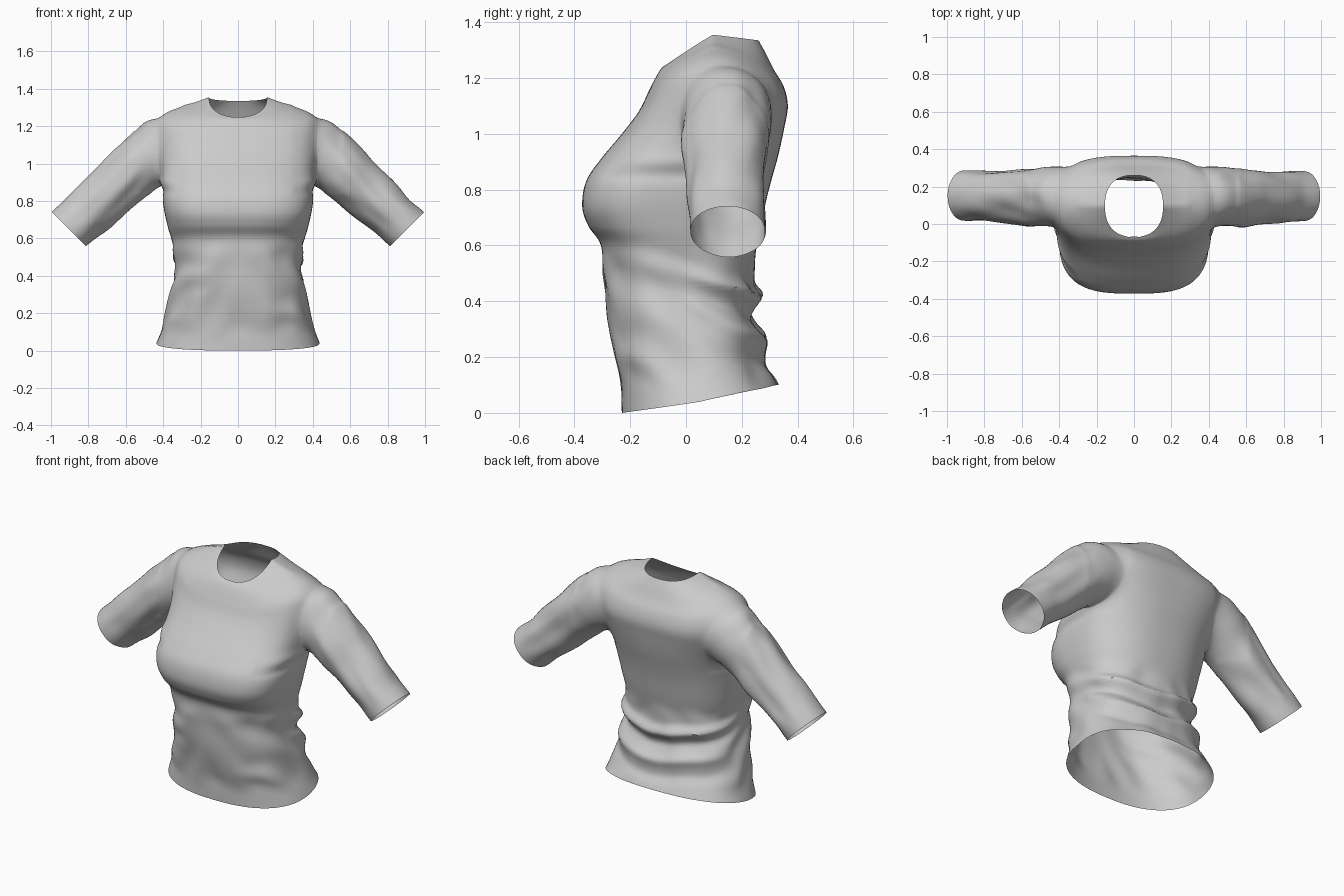
import bpy, bmesh, math
from mathutils import Vector, noise

if "Cube" in bpy.data.objects:
    bpy.data.objects.remove(bpy.data.objects["Cube"])

fabric = bpy.data.materials.new("grey fabric")
fabric.use_nodes = True
GREY = (0.6, 0.6, 0.6, 1)
fabric.diffuse_color = GREY
fabric.node_tree.nodes["Principled BSDF"].inputs["Base Color"].default_value = GREY

AROUND = 112


def spline(rows, steps):
    """Catmull-Rom through rows of any length."""
    out = []
    last = len(rows) - 1
    for i in range(last):
        a, b, c, d = (rows[max(0, min(last, i + k))] for k in (-1, 0, 1, 2))
        for s in range(steps):
            t = s / steps
            out.append([q + t / 2 * (r - p + t * (2 * p - 5 * q + 4 * r - e + t * (3 * (q - r) + e - p)))
                        for p, q, r, e in zip(a, b, c, d)])
    return out + [list(rows[-1])]


def power(v, n):
    return math.copysign(abs(v) ** (2 / n), v)


def bump(v, centre, width):
    return math.exp(-((v - centre) / width) ** 2)


def ramp(v, lo, hi):
    t = max(0, min(1, (v - lo) / (hi - lo)))
    return t * t * (3 - 2 * t)


def loft(name, rings):
    """Closed tube; the end caps use slot 1 so they can be opened later."""
    bm = bmesh.new()
    loops = [[bm.verts.new(p) for p in ring] for ring in rings]
    for a, b in zip(loops, loops[1:]):
        for i in range(len(a)):
            j = (i + 1) % len(a)
            bm.faces.new((a[i], a[j], b[j], b[i]))
    for loop in (loops[0], loops[-1]):
        hub = bm.verts.new(sum((v.co for v in loop), Vector()) / len(loop))
        for i in range(len(loop)):
            bm.faces.new((loop[i], loop[(i + 1) % len(loop)], hub)).material_index = 1
    bmesh.ops.recalc_face_normals(bm, faces=bm.faces)
    mesh = bpy.data.meshes.new(name)
    bm.to_mesh(mesh)
    bm.free()
    mesh.materials.append(fabric)
    mesh.materials.append(fabric)
    obj = bpy.data.objects.new(name, mesh)
    bpy.context.collection.objects.link(obj)
    return obj


# Body: half width, front y, back y, then height at front, side and back
BODY = [
    (.435, -.23, .33, 0, .04, .1),
    (.405, -.235, .3, .09, .12, .16),
    (.38, -.255, .275, .2, .2, .24),
    (.355, -.28, .25, .34, .33, .34),
    (.34, -.293, .24, .48, .45, .45),
    (.35, -.305, .245, .6, .57, .55),
    (.375, -.35, .265, .67, .66, .65),
    (.395, -.372, .285, .74, .75, .75),
    (.405, -.358, .305, .83, .83, .83),
    (.41, -.305, .33, .91, .91, .92),
    (.42, -.23, .352, 1, 1.02, 1.02),
    (.435, -.17, .365, 1.08, 1.14, 1.1),
    (.425, -.135, .35, 1.15, 1.245, 1.17),
    (.35, -.11, .315, 1.2, 1.295, 1.23),
    (.24, -.088, .285, 1.235, 1.325, 1.29),
    (.155, -.068, .26, 1.25, 1.355, 1.335),
]


def body_ring(row):
    half, front, back, zf, zs, zb = row
    mid, depth = (front + back) / 2, (back - front) / 2
    drop = .8 + bump(zs, 1.15, .13)
    ring = []
    for i in range(AROUND):
        a = math.tau * i / AROUND
        c, s = math.cos(a), math.sin(a)
        n = 2.4 + (.7 * bump(zs, .78, .2) if s < 0 else .5 * bump(zs, 1.1, .15))
        end = zf if s < 0 else zb
        ring.append((half * power(c, n), mid + depth * power(s, n), zs + (end - zs) * abs(s) ** drop))
    return ring


# Sleeve: centre x, y, z, then radius across and radius in depth
SLEEVE = [
    (.25, .13, 1.16, .09, .09),
    (.336, .145, 1.11, .185, .155),
    (.44, .148, 1.047, .175, .163),
    (.54, .145, .975, .155, .157),
    (.7, .145, .834, .14, .142),
    (.905, .15, .65, .13, .135),
]


def sleeve_ring(row, side):
    x, y, z, across, depth = row
    ring = []
    for i in range(AROUND // 2):
        a = math.tau * i / (AROUND // 2)
        lean = across * math.cos(a) * math.sqrt(.5)
        ring.append((side * (x + lean), y + depth * math.sin(a), z + lean))
    return ring


shirt = loft("shirt", [body_ring(r) for r in spline(BODY, 7)])
sleeves = [loft(name, [sleeve_ring(r, side) for r in spline(SLEEVE, 12)])
           for name, side in (("left_sleeve", 1), ("right_sleeve", -1))]

# Join the sleeves to the body
for sleeve in sleeves:
    mod = shirt.modifiers.new("join", "BOOLEAN")
    mod.operation = "UNION"
    mod.solver = "EXACT"
    mod.object = sleeve
bpy.context.view_layer.update()
joined = bpy.data.meshes.new_from_object(shirt.evaluated_get(bpy.context.evaluated_depsgraph_get()))
shirt.modifiers.clear()
shirt.data = joined
for sleeve in sleeves:
    bpy.data.objects.remove(sleeve)

# Open the neck, hem and cuffs, then soften the armholes
bm = bmesh.new()
bm.from_mesh(joined)
bmesh.ops.delete(bm, geom=[f for f in bm.faces if f.material_index == 1], context="FACES")
bmesh.ops.remove_doubles(bm, verts=bm.verts, dist=.003)
bmesh.ops.triangulate(bm, faces=[f for f in bm.faces if len(f.verts) > 4])
armhole = [v for v in bm.verts if .3 < abs(v.co.x) < .56 and v.co.z > .84 and not v.is_boundary]
for _ in range(18):
    bmesh.ops.smooth_vert(bm, verts=armhole, factor=.5, use_axis_x=True, use_axis_y=True, use_axis_z=True)
bm.normal_update()


def folds(p):
    """Outward push of the cloth at a point."""
    x, y, z = p
    wide = abs(x)
    if wide > .44:
        # Creases running along the sleeve
        along, across = (wide - z), (wide + z)
        amount = ramp(wide, .44, .6) * (1 - .8 * ramp(along, .05, .25))
        return .02 * amount * noise.noise(Vector((along * 3, y * 9 + x, across * 8)))
    # Bunched rolls round the back of the waist
    h = z + .33 * (y - .25) + .01 * math.sin(x * 9) + .015 * noise.noise(Vector((x * 6, y * 6, 0)))
    upper = .032 * bump(h, .42, .03) - .014 * bump(h, .35, .025)
    under = .024 * bump(h, .27, .03) - .012 * bump(h, .19, .03)
    push = upper * ramp(y, -.2, .15) + under * ramp(y, .05, .24)
    # Diagonal drag lines on the flanks and lower front
    flank = ramp(wide, .1, .28) * ramp(z, .05, .2) * (1 - ramp(z, .5, .62)) * (1 - ramp(y, .05, .25))
    push += .006 * flank * math.sin((z + .7 * y) * 32 + 2 * noise.noise(p * 5))
    lower = ramp(z, .04, .15) * (1 - ramp(z, .5, .6))
    push += .014 * lower * noise.noise(Vector((x * 7, y * 5, z * 4 + wide * 4)))
    # Pull running forward from the underarm
    pull = ramp(wide, .28, .4) * (1 - ramp(y, .0, .1))
    return push + pull * (.008 * bump(z, .9, .03) - .006 * bump(z, .85, .03))


moves = [(v, v.normal * folds(v.co)) for v in bm.verts]
for v, move in moves:
    v.co += move

for f in bm.faces:
    f.material_index = 0
    f.smooth = True
bm.to_mesh(joined)
bm.free()
joined.materials.clear()
joined.materials.append(fabric)

bpy.ops.object.select_all(action="DESELECT")
shirt.select_set(True)
bpy.context.view_layer.objects.active = shirt
bpy.ops.object.shade_smooth_by_angle(angle=math.radians(50))
